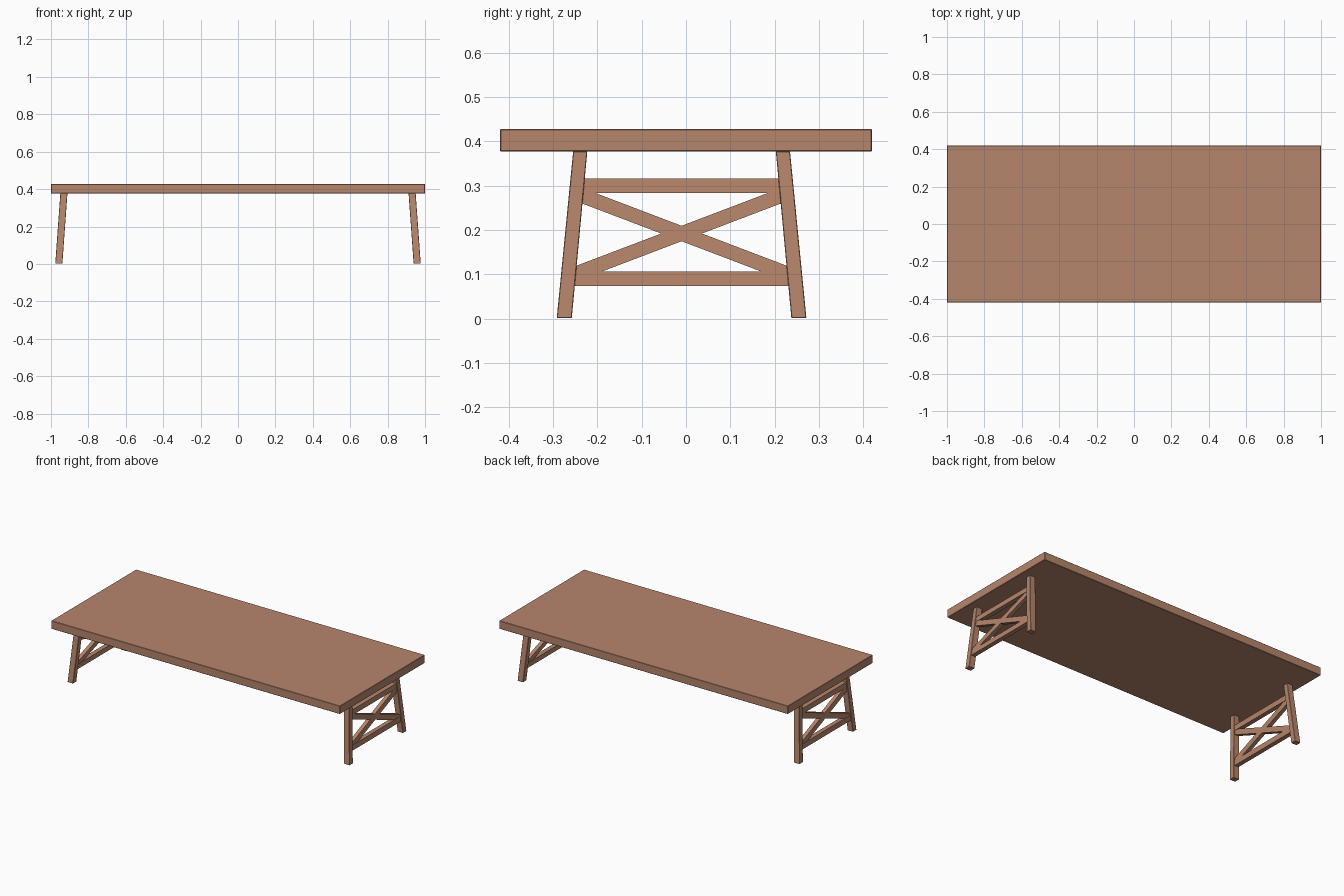
import bpy, bmesh

if "Cube" in bpy.data.objects:
    bpy.data.objects.remove(bpy.data.objects["Cube"])

wood = bpy.data.materials.new("wood")
wood.diffuse_color = (0.47, 0.24, 0.15, 1)
wood.use_nodes = True
wood.node_tree.nodes["Principled BSDF"].inputs["Base Color"].default_value = wood.diffuse_color

YC = -0.01            # frames sit slightly off centre
FOOT_X, LEAN = 0.958, 0.0716   # end frames lean inwards going up


def prism(name, outline, x0, x1, place, bevel=0.0):
    """Extrude a (y, z) outline from x0 to x1, mapping each point with place."""
    bm = bmesh.new()
    a = [bm.verts.new(place(x0, y, z)) for y, z in outline]
    b = [bm.verts.new(place(x1, y, z)) for y, z in outline]
    bm.faces.new(a)
    bm.faces.new(b[::-1])
    n = len(a)
    for i in range(n):
        bm.faces.new((a[i], b[i], b[(i + 1) % n], a[(i + 1) % n]))
    bmesh.ops.recalc_face_normals(bm, faces=bm.faces)
    mesh = bpy.data.meshes.new(name)
    bm.to_mesh(mesh)
    bm.free()
    mesh.materials.append(wood)
    obj = bpy.data.objects.new(name, mesh)
    bpy.context.collection.objects.link(obj)
    if bevel:
        mod = obj.modifiers.new("soft_edges", 'BEVEL')
        mod.width = bevel
        mod.segments = 1
    return obj


def leg_y(z):
    """Distance of a leg's centre line from the frame's middle."""
    return 0.265 - 0.0955 * z


# tabletop
prism("tabletop", [(-0.42, 0.377), (0.42, 0.377), (0.42, 0.428), (-0.42, 0.428)],
      -1, 1, lambda x, y, z: (x, y, z), 0.002)

for side, s in (("left", -1), ("right", 1)):
    def place(x, y, z, s=s):
        return (s * (FOOT_X - LEAN * z + x), YC + y, z)

    # splayed legs
    for end, t in (("front", -1), ("back", 1)):
        foot, top = leg_y(0), leg_y(0.378)
        prism(f"{side}_{end}_leg",
              [(t * (foot - 0.017), 0.001), (t * (foot + 0.017), 0.001),
               (t * (top + 0.016), 0.378), (t * (top - 0.016), 0.378)],
              -0.019, 0.019, place, 0.0015)

    # horizontal rails
    for level, z0, z1 in (("lower", 0.074, 0.106), ("upper", 0.284, 0.316)):
        w0, w1 = leg_y(z0) - 0.013, leg_y(z1) - 0.013
        prism(f"{side}_{level}_rail", [(-w0, z0), (w0, z0), (w1, z1), (-w1, z1)],
              -0.014, 0.014, place)

    # crossed braces
    for name, t in (("rising", 1), ("falling", -1)):
        lo, hi, k, h = 0.24, 0.226, 0.38, 0.0175
        prism(f"{side}_{name}_brace",
              [(-t * lo, 0.192 - k * lo - h), (t * hi, 0.192 + k * hi - h),
               (t * hi, 0.192 + k * hi + h), (-t * lo, 0.192 - k * lo + h)],
              -0.012, 0.012, place)
